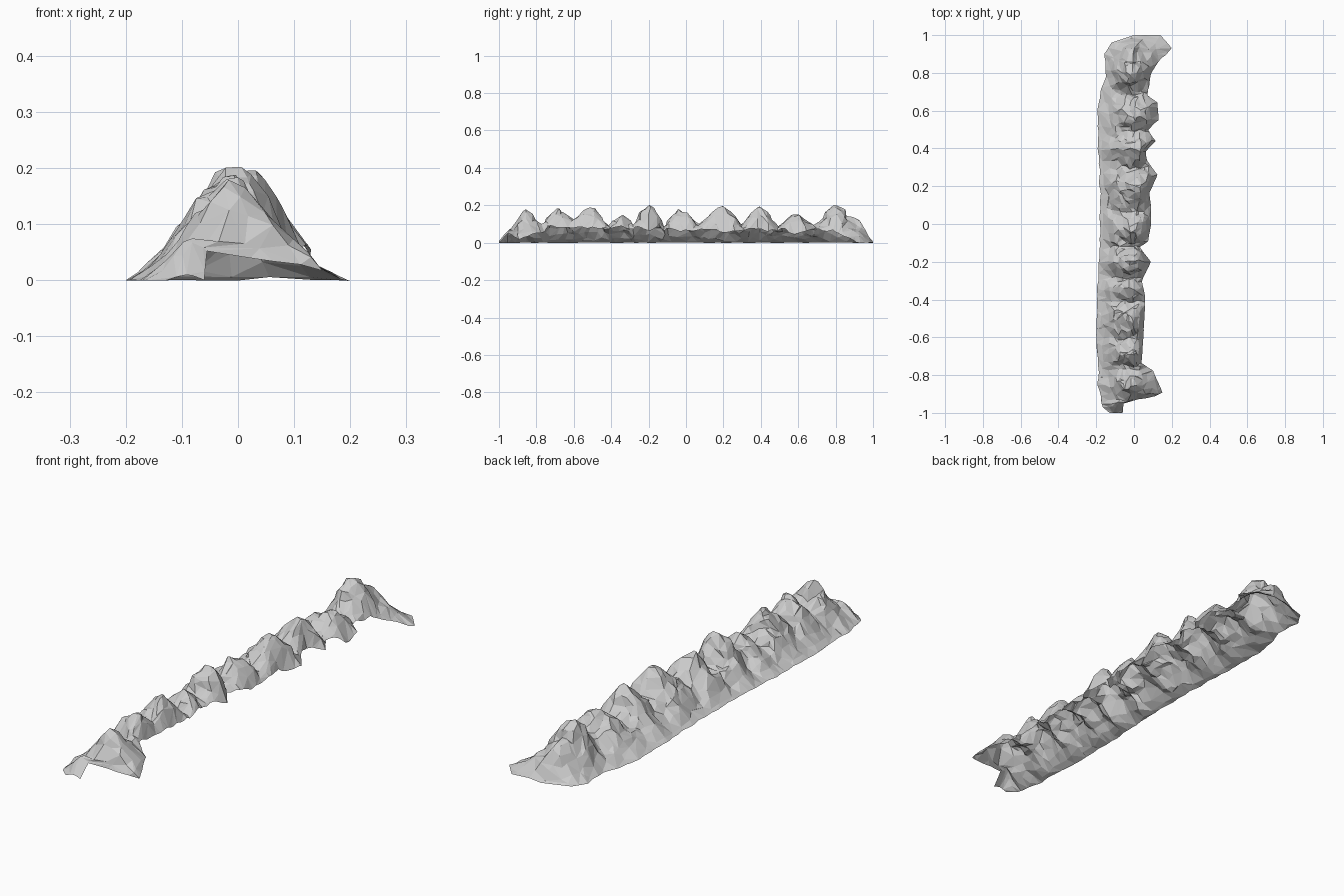
import bpy, bmesh, math
from mathutils import Vector, noise

if "Cube" in bpy.data.objects:
    bpy.data.objects.remove(bpy.data.objects["Cube"])

# Outlines along the length: (y, value)
LEFT = [(-1, -.13), (-.97, -.165), (-.9, -.185), (-.75, -.19), (-.6, -.2), (-.4, -.195),
        (-.1, -.18), (.2, -.18), (.4, -.19), (.65, -.19), (.78, -.15), (.9, -.155), (.96, -.12), (1, 0)]
RIGHT = [(-1, -.06), (-.945, -.055), (-.935, .0), (-.9, .155), (-.78, .1), (-.74, .04), (-.6, .05),
         (-.38, .06), (-.3, .04), (-.2, .09), (-.12, .03), (-.09, .075), (0, .09), (.1, .09), (.16, .08),
         (.26, .125), (.33, .07), (.38, .06), (.44, .115), (.5, .075), (.55, .13), (.64, .125),
         (.68, .07), (.8, .09), (.86, .13), (.93, .2), (1, .14)]
RIDGE = [(-1, .01), (-.93, .075), (-.86, .165), (-.77, .1), (-.69, .18), (-.61, .12), (-.5, .185),
         (-.41, .09), (-.34, .135), (-.28, .1), (-.2, .2), (-.12, .09), (-.02, .165), (.07, .11),
         (.2, .19), (.3, .1), (.4, .185), (.49, .09), (.585, .15), (.69, .09), (.81, .2), (.91, .12), (1, .005)]
EDGE_Z = [(-1, 0), (-.95, .05), (-.9, .02), (-.82, .04), (-.76, .06), (.8, .06), (.86, .03), (.92, 0), (1, 0)]
CREST_X = [(-1, -.09), (-.93, -.03), (-.85, .0), (-.5, -.015), (-.1, .0), (.2, .025), (.6, .03),
           (.8, -.01), (.92, .0), (1, .06)]


def sample(table, y, dome=False):
    for (a, va), (b, vb) in zip(table, table[1:]):
        if y <= b:
            t = (y - a) / (b - a)
            if dome:  # broad rounded summits, narrow gullies
                up = vb > va
                s = t if up else 1 - t
                s = math.sin(s * math.pi / 2) * .4 + s * s * (3 - 2 * s) * .6
                t = s if up else 1 - s
            return va + (vb - va) * t
    return table[-1][1]


# Mountain shell: foot on the left, crest in the middle, ragged open edge on the right
NY, NL, NR = 200, 14, 10
bm = bmesh.new()
rows = []
for i in range(NY + 1):
    y = -1 + 2 * i / NY
    ends = min(1, (1 - abs(y)) / .12)
    xl, xr = sample(LEFT, y), sample(RIGHT, y)
    xl += ends * max(-.2 - xl, .012 * noise.noise((3, y * 16, 7)))
    h, ze = sample(RIDGE, y, True), sample(EDGE_Z, y)
    if -.76 < y < .8:
        ze = min(.1 - .36 * xr, h * .72) + .02 * noise.noise((8, y * 18, 2))
    xc = max(xl + .03, min(sample(CREST_X, y), xr - .03))
    row = []
    for j in range(NL + NR + 1):
        if j <= NL:
            t = j / NL
            x = xl + (xc - xl) * t
            # low apron at the foot, rounded shoulder at the crest
            s = min(1, t * 1.08)
            z = h * (.35 * s + .65 * s * s * (3 - 2 * s))
            fade = min(1, t * 2.2)
        else:
            t = (j - NL) / NR
            x = xc + (xr - xc) * t
            power = 1.8 if -.8 < y < .8 else 1.8 - min(1, (y - .8) / .05) if y > 0 else 1.3
            z = h + (ze - h) * t ** power
            fade = 1 - .6 * t
        fade *= ends
        p = Vector((x, y, z))
        n = noise.noise(p * 12) * .024 + noise.noise(p * 26 + Vector((5, 3, 1))) * .016
        if j == NL:
            n *= .6
        p.z = max(0, min(.2, z + n * fade))
        p.y += noise.noise(p * 20 + Vector((9, 0, 4))) * .02 * fade
        row.append(bm.verts.new(p))
    rows.append(row)
for r0, r1 in zip(rows, rows[1:]):
    for j in range(NL + NR):
        bm.faces.new((r0[j], r0[j + 1], r1[j + 1], r1[j]))
bmesh.ops.triangulate(bm, faces=bm.faces[:])
bm.normal_update()
mesh = bpy.data.meshes.new("mountain_ridge")
bm.to_mesh(mesh)
bm.free()
ridge = bpy.data.objects.new("mountain_ridge", mesh)
bpy.context.collection.objects.link(ridge)

# Irregular flat rock facets
dec = ridge.modifiers.new("facets", 'DECIMATE')
dec.ratio = .15
